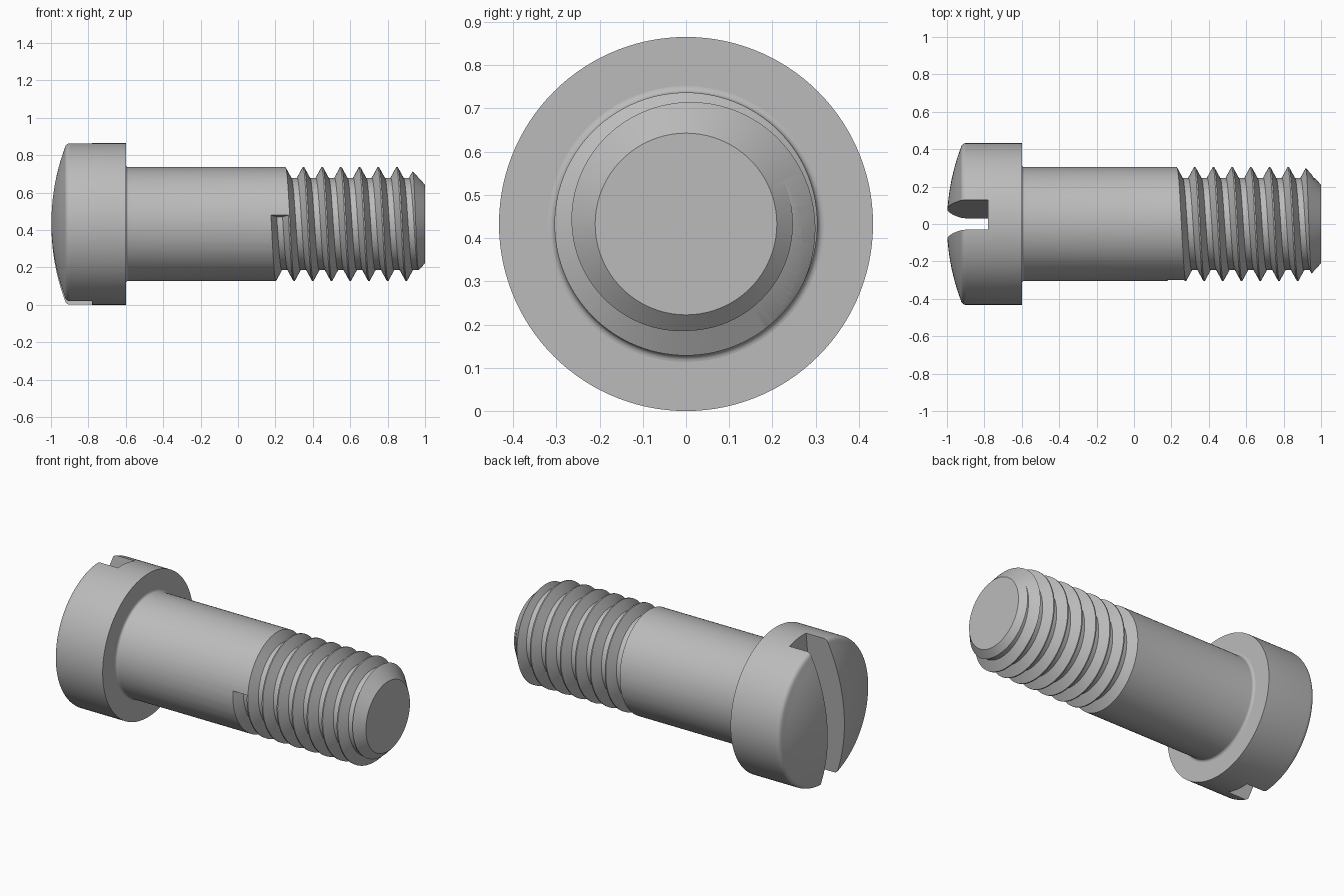
import bpy, bmesh
from math import sin, cos, pi, radians, sqrt

AXIS_Z = 0.4325      # height of the screw axis
HEAD_R = 0.4325
SHANK_R = 0.304
ROOT_R = 0.247
PITCH = 0.1
SEGMENTS = 120

if "Cube" in bpy.data.objects:
    bpy.data.objects.remove(bpy.data.objects["Cube"])

steel = bpy.data.materials.new("grey_steel")
steel.use_nodes = True
GREY = (0.5, 0.5, 0.5, 1)
steel.diffuse_color = GREY
steel.node_tree.nodes["Principled BSDF"].inputs["Base Color"].default_value = GREY


def finish(name, bm):
    bmesh.ops.recalc_face_normals(bm, faces=bm.faces)
    mesh = bpy.data.meshes.new(name)
    bm.to_mesh(mesh)
    bm.free()
    mesh.materials.append(steel)
    obj = bpy.data.objects.new(name, mesh)
    bpy.context.collection.objects.link(obj)
    return obj


def around(x, r, angle):
    return (x, r * cos(angle), AXIS_Z + r * sin(angle))


def skin(bm, rings, closed):
    """Bridge consecutive rings, capping both ends."""
    rings = [[bm.verts.new(p) for p in ring] for ring in rings]
    n = len(rings[0])
    for a, b in zip(rings, rings[1:]):
        for i in range(n):
            j = (i + 1) % n
            bm.faces.new((a[i], a[j], b[j], b[i]))
    if closed:
        bm.faces.new(rings[0])
        bm.faces.new(rings[-1])


def revolve(name, profile):
    bm = bmesh.new()
    skin(bm, [[around(x, r, 2 * pi * i / SEGMENTS) for i in range(SEGMENTS)]
              for x, r in profile], True)
    return finish(name, bm)


def cut(target, cutter):
    mod = target.modifiers.new("cut", 'BOOLEAN')
    mod.operation = 'DIFFERENCE'
    mod.solver = 'EXACT'
    mod.object = cutter
    bpy.context.view_layer.objects.active = target
    bpy.ops.object.modifier_apply(modifier=mod.name)
    bpy.data.objects.remove(cutter)


def smooth(obj):
    bpy.ops.object.select_all(action='DESELECT')
    obj.select_set(True)
    bpy.context.view_layer.objects.active = obj
    bpy.ops.object.shade_smooth_by_angle(angle=radians(25))


# Head: shallow dome, rounded rim, straight side
DOME_EDGE, DOME_DEPTH = 0.405, 0.073
dome_radius = (DOME_EDGE ** 2 + DOME_DEPTH ** 2) / (2 * DOME_DEPTH)
profile = []
for i in range(1, 13):
    r = DOME_EDGE * i / 12
    profile.append((-1 + dome_radius - sqrt(dome_radius ** 2 - r ** 2), r))
for i in range(1, 7):
    a = radians(15 + 75 * i / 6)
    profile.append((-0.897 - 0.03 * cos(a), HEAD_R - 0.03 + 0.03 * sin(a)))
profile.append((-0.6, HEAD_R))
head = revolve("slotted_head", profile)

# Driver slot, turned a little about the axis
bm = bmesh.new()
TILT = radians(6.6)
skin(bm, [[(x, y * cos(TILT) + z * sin(TILT), AXIS_Z - y * sin(TILT) + z * cos(TILT))
           for y, z in ((-0.08, -0.6), (0.08, -0.6), (0.08, 0.6), (-0.08, 0.6))]
          for x in (-1.2, -0.78)], True)
cut(head, finish("slot_cutter", bm))
smooth(head)

# Shank blank: fillet under the head, plain body, chamfered tip
FILLET = 0.015
profile = [(-0.61, SHANK_R + FILLET)]
for i in range(6):
    a = pi / 2 * i / 5
    profile.append((-0.6 + FILLET * (1 - cos(a)), SHANK_R + FILLET * (1 - sin(a))))
profile += [(0.914, SHANK_R), (1, 0.21)]
shank = revolve("threaded_shank", profile)

# Thread groove: a trapezoid swept along a right-handed helix
START = radians(171)
TURNS = 9
FLANK, FLAT = 0.031, 0.031
LIP = 0.004
slope = FLANK / (SHANK_R - ROOT_R)
section = [(-LIP * slope, SHANK_R + LIP), (FLANK, ROOT_R),
           (FLANK + FLAT, ROOT_R), (2 * FLANK + FLAT + LIP * slope, SHANK_R + LIP)]
bm = bmesh.new()
rings = []
for i in range(TURNS * SEGMENTS + 1):
    turn = i / SEGMENTS
    rings.append([around(0.176 + PITCH * turn + dx, r, START + 2 * pi * turn)
                  for dx, r in section])
skin(bm, rings, True)
cut(shank, finish("thread_cutter", bm))
smooth(shank)
